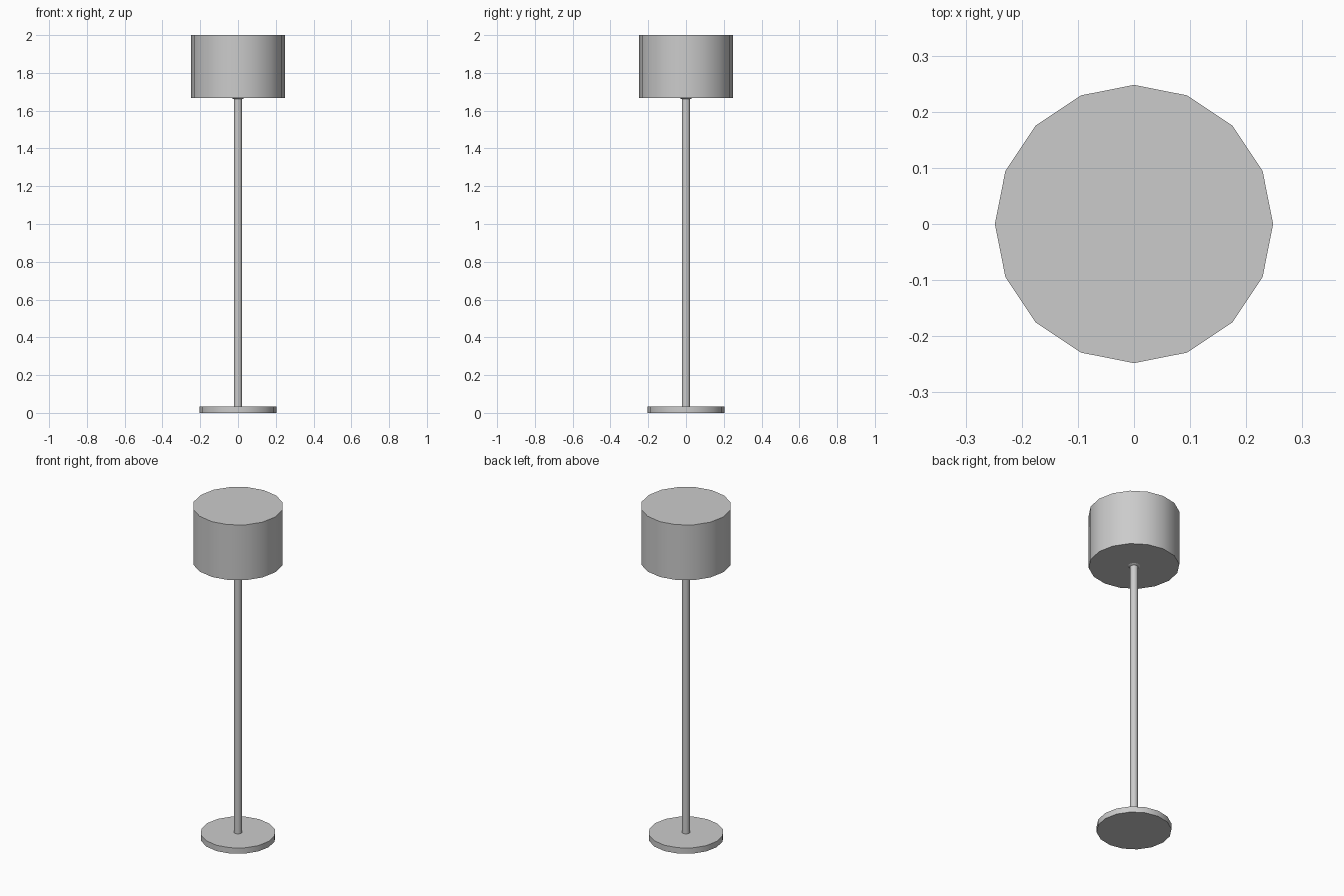
import bpy
import math

cube = bpy.data.objects.get("Cube")
if cube:
    bpy.data.objects.remove(cube, do_unlink=True)

# Single flat grey
grey = bpy.data.materials.new("light_grey")
grey.use_nodes = True
colour = (0.6, 0.6, 0.6, 1)
grey.diffuse_color = colour
grey.node_tree.nodes["Principled BSDF"].inputs["Base Color"].default_value = colour


def finish(name):
    obj = bpy.context.object
    obj.name = name
    obj.data.materials.append(grey)
    bpy.ops.object.shade_smooth_by_angle(angle=math.radians(35))
    return obj


def drum(name, radius, bottom, top, sides=16):
    bpy.ops.mesh.primitive_cylinder_add(
        vertices=sides, radius=radius, depth=top - bottom,
        location=(0, 0, (bottom + top) / 2))
    return finish(name)


# Round foot, slim pole and closed drum shade
drum("base", 0.205, 0, 0.035)
drum("pole", 0.022, 0.035, 1.67)
drum("shade", 0.248, 1.667, 2)

# Bulb, its lower tip showing beneath the shade
bpy.ops.mesh.primitive_uv_sphere_add(
    segments=16, ring_count=12, radius=0.066, location=(0, 0, 1.723))
finish("bulb")
